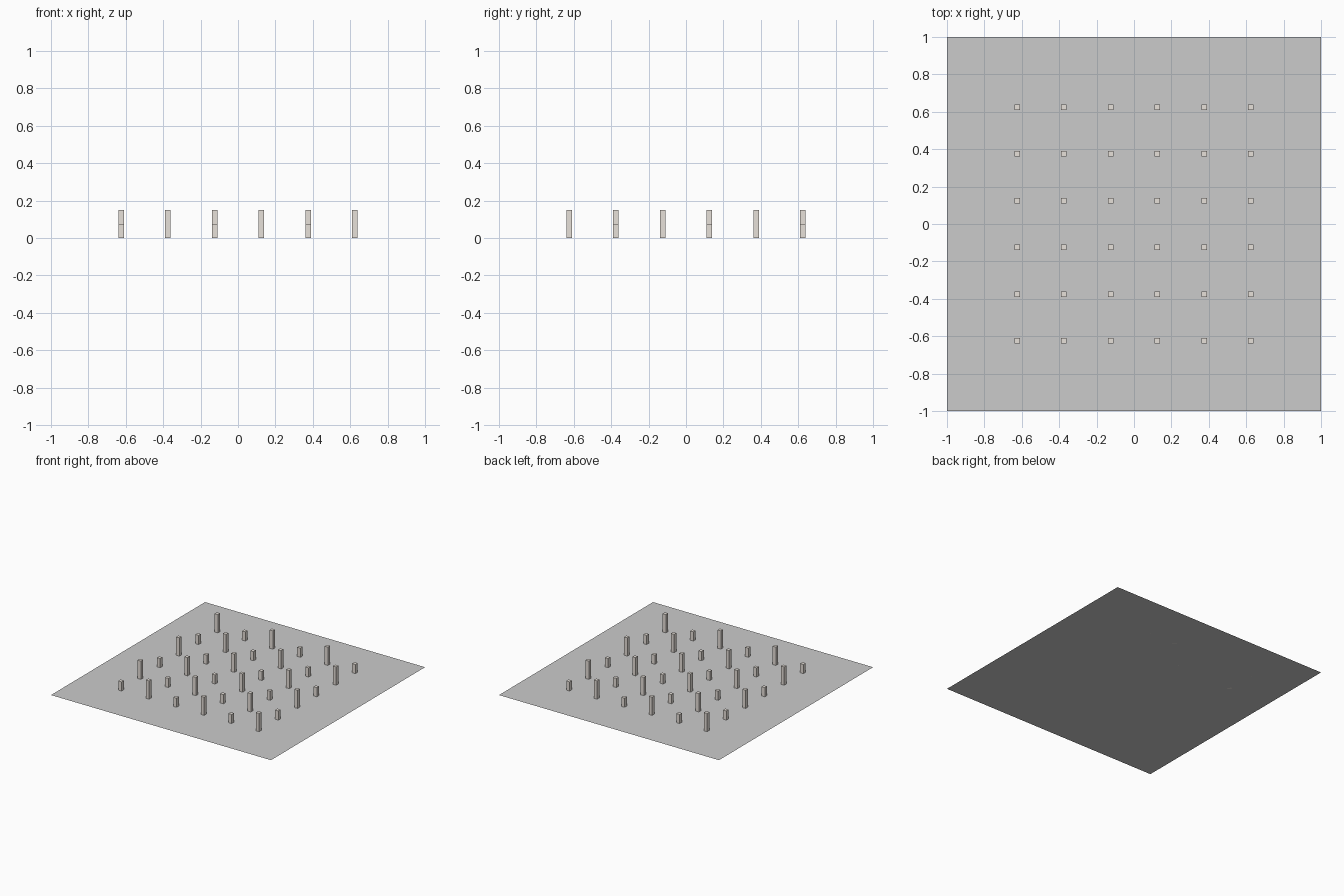
import bpy

if "Cube" in bpy.data.objects:
    bpy.data.objects.remove(bpy.data.objects["Cube"])

# Thin flat base sheet
bpy.ops.mesh.primitive_plane_add(size=2, location=(0, 0, 0))
bpy.context.object.name = "base_sheet"

# Pale warm tint for the posts
post_mat = bpy.data.materials.new("post_stone")
post_mat.diffuse_color = (0.8, 0.75, 0.7, 1)
post_mat.use_nodes = True
post_mat.node_tree.nodes["Principled BSDF"].inputs["Base Color"].default_value = post_mat.diffuse_color

COUNT, SPACING, WIDTH = 6, 0.25, 0.03
SHORT, TALL = 0.075, 0.15


def add_post(name, x, y, height):
    bpy.ops.mesh.primitive_cube_add(size=1, location=(x, y, height / 2))
    post = bpy.context.object
    post.name = name
    post.scale = (WIDTH, WIDTH, height)
    post.data.materials.append(post_mat)


# Grid of square posts, short and tall alternating like a checkerboard
for i in range(COUNT):
    for j in range(COUNT):
        short = (i + j) % 2 == 0
        add_post(f"{'short' if short else 'tall'}_post_{i}_{j}",
                 (i - (COUNT - 1) / 2) * SPACING,
                 (j - (COUNT - 1) / 2) * SPACING,
                 SHORT if short else TALL)
